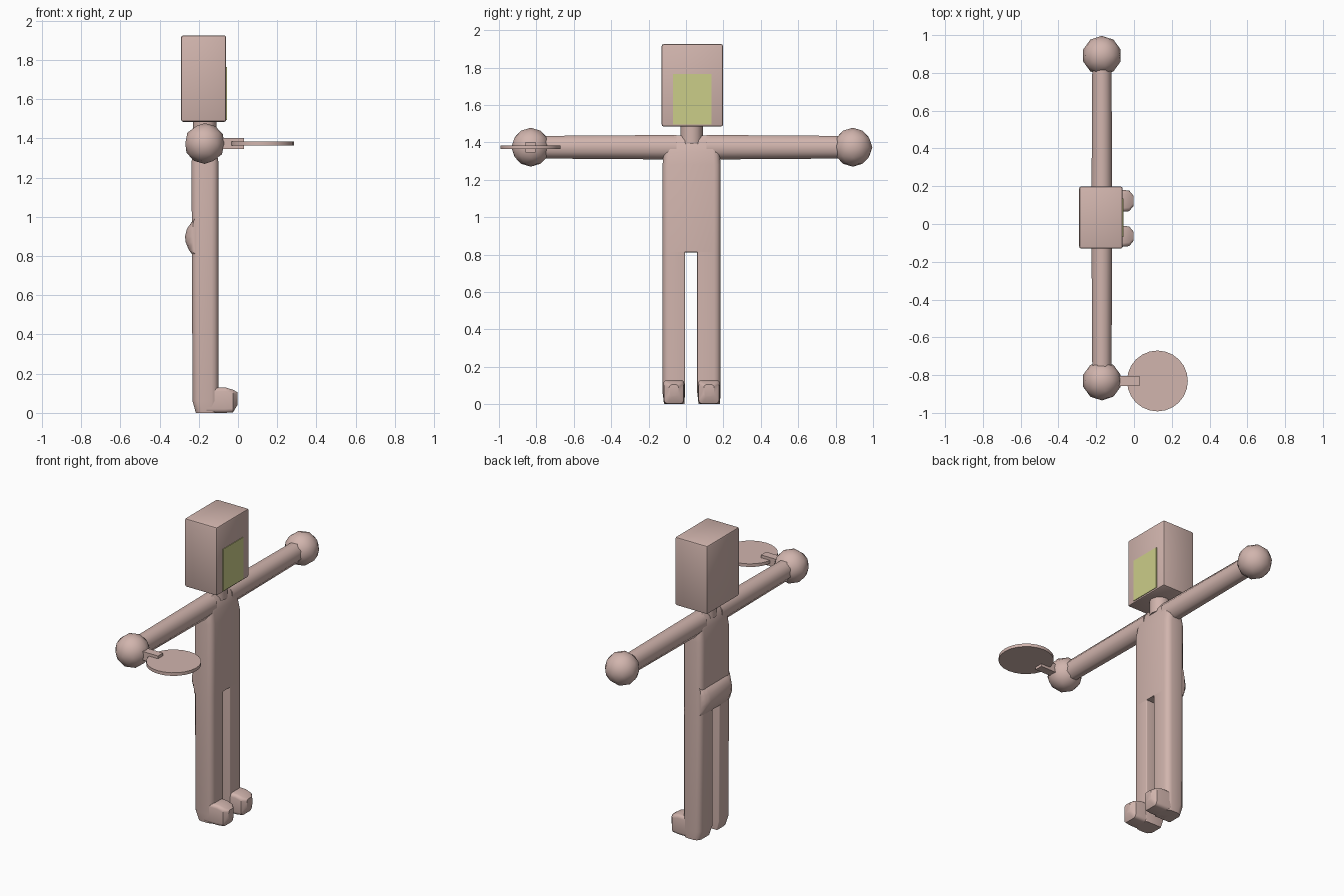
import bpy, bmesh, math
from mathutils import Matrix

if "Cube" in bpy.data.objects:
    bpy.data.objects.remove(bpy.data.objects["Cube"])

CX, CY = -0.17, 0.03      # figure centre line; the figure faces +x


def material(name, rgb):
    m = bpy.data.materials.new(name)
    m.diffuse_color = (*rgb, 1)
    m.use_nodes = True
    m.node_tree.nodes["Principled BSDF"].inputs["Base Color"].default_value = m.diffuse_color
    return m


skin = material("pinkish skin", (0.64, 0.46, 0.42))
yellow = material("pale yellow", (0.60, 0.61, 0.25))


def finish(bm, name, mat, angle=35):
    bmesh.ops.recalc_face_normals(bm, faces=bm.faces[:])
    me = bpy.data.meshes.new(name)
    bm.to_mesh(me)
    bm.free()
    me.materials.append(mat)
    ob = bpy.data.objects.new(name, me)
    bpy.context.collection.objects.link(ob)
    bpy.ops.object.select_all(action='DESELECT')
    bpy.context.view_layer.objects.active = ob
    ob.select_set(True)
    if angle:
        bpy.ops.object.shade_smooth_by_angle(angle=math.radians(angle))
    return ob


def rounded(a0, a1, b0, b1, r_low, r_high, n=3):
    """Rounded rectangle in (a, b); corners at low b and high b have own radii."""
    corners = [(a1, b1, -1, -1, r_high, 0), (a0, b1, 1, -1, r_high, 90),
               (a0, b0, 1, 1, r_low, 180), (a1, b0, -1, 1, r_low, 270)]
    pts = []
    for a, b, sa, sb, r, start in corners:
        for i in range(n + 1):
            t = math.radians(start + 90 * i / n)
            pts.append((a + sa * r + r * math.cos(t), b + sb * r + r * math.sin(t)))
    return pts


def loft(name, rings, axis, mat=skin, angle=35):
    """Skin rings of (position, a0, a1, b0, b1, r_low, r_high) along an axis."""
    bm = bmesh.new()
    loops = []
    for pos, *rect in rings:
        place = (lambda a, b: (a, b, pos)) if axis == 'z' else (lambda a, b: (pos, b, a))
        loops.append([bm.verts.new(place(a, b)) for a, b in rounded(*rect)])
    for lo, hi in zip(loops, loops[1:]):
        for i in range(len(lo)):
            j = (i + 1) % len(lo)
            bm.faces.new((lo[i], lo[j], hi[j], hi[i]))
    bm.faces.new(loops[0])
    bm.faces.new(loops[-1])
    return finish(bm, name, mat, angle)


def box(name, x, y, z, mat=skin, bevel=0):
    bm = bmesh.new()
    bmesh.ops.create_cube(bm, size=1)
    for v in bm.verts:
        v.co = [lo + (c + 0.5) * (hi - lo) for c, (lo, hi) in zip(v.co, (x, y, z))]
    if bevel:
        bmesh.ops.bevel(bm, geom=bm.edges[:], offset=bevel, segments=2, profile=0.5,
                        affect='EDGES')
    return finish(bm, name, mat)


def cylinder(name, r, depth, sides, matrix, r2=None, angle=35):
    bm = bmesh.new()
    bmesh.ops.create_cone(bm, cap_ends=True, segments=sides, radius1=r,
                          radius2=r2 or r, depth=depth, matrix=matrix)
    return finish(bm, name, skin, angle)


# Head, face plate and neck
box("head", (-0.29, -0.06), (-0.13, 0.198), (1.485, 1.925), bevel=0.01)
box("face_plate", (-0.064, -0.056), (-0.07, 0.135), (1.495, 1.765), yellow)
cylinder("neck", 0.06, 0.12, 12, Matrix.Translation((CX, CY, 1.45)))

# Torso, narrowing into the shoulders
loft("torso", [(0.815, -0.235, -0.10, -0.125, 0.185, 0.035, 0.035),
               (1.28, -0.237, -0.10, -0.125, 0.185, 0.035, 0.035),
               (1.35, -0.228, -0.112, -0.12, 0.18, 0.035, 0.035),
               (1.41, -0.215, -0.125, -0.11, 0.17, 0.03, 0.03),
               (1.438, -0.195, -0.145, -0.08, 0.14, 0.02, 0.02)], 'z')

# Seat bulge on the back of the hips, rounded from side to side
bm = bmesh.new()
profile = [(-0.20, 0.99), (-0.235, 0.975), (-0.26, 0.94), (-0.27, 0.90),
           (-0.267, 0.87), (-0.25, 0.83), (-0.235, 0.81), (-0.20, 0.815)]
rows = []
for y, s in [(-0.12, 0.2), (-0.10, 0.75), (-0.07, 1), (0.13, 1), (0.16, 0.75), (0.18, 0.2)]:
    rows.append([bm.verts.new((-0.225 + (x + 0.225) * s, y, z)) for x, z in profile])
for a, b in zip(rows, rows[1:]):
    for i in range(len(profile)):
        j = (i + 1) % len(profile)
        bm.faces.new((a[i], a[j], b[j], b[i]))
bm.faces.new(rows[0])
bm.faces.new(rows[-1])
finish(bm, "seat_bulge", skin, 50)

# Legs and feet
for side, y0, y1, rl, rh in [("right", -0.125, -0.005, 0.035, 0.006),
                             ("left", 0.06, 0.185, 0.006, 0.035)]:
    loft(side + "_leg", [(0.0, -0.215, -0.10, y0 + 0.008, y1 - 0.004, rl, rh),
                         (0.06, -0.232, -0.10, y0, y1, rl, rh),
                         (0.82, -0.235, -0.10, y0, y1, rl, rh)], 'z')
    # Rings here are (x, z0, z1, y0, y1, radii)
    loft(side + "_foot", [(-0.16, 0.0, 0.13, y0 + 0.004, y1 - 0.004, 0.02, 0.02),
                          (-0.065, 0.0, 0.13, y0 + 0.004, y1 - 0.004, 0.02, 0.02),
                          (-0.025, 0.003, 0.118, y0 + 0.008, y1 - 0.008, 0.02, 0.02),
                          (-0.003, 0.04, 0.105, y0 + 0.035, y1 - 0.035, 0.015, 0.015)], 'x')

# Arms and ball hands
for side, s, hand_y in [("right", -1, -0.83), ("left", 1, 0.892)]:
    start = CY + s * 0.08
    length = abs(hand_y - start)
    m = (Matrix.Translation((CX, (start + hand_y) / 2, 1.374))
         @ Matrix.Diagonal((0.84, 1, 1, 1))
         @ Matrix.Rotation(-s * math.pi / 2, 4, 'X')
         @ Matrix.Rotation(math.pi / 8, 4, 'Z'))
    cylinder(side + "_arm", 0.071, length, 8, m, r2=0.065, angle=50)
    bm = bmesh.new()
    bmesh.ops.create_icosphere(bm, subdivisions=2, radius=0.104,
                               matrix=Matrix.Translation((CX, hand_y, 1.374)))
    finish(bm, side + "_hand", skin)

# Round paddle held in the right hand
box("paddle_handle", (-0.10, 0.03), (-0.857, -0.805), (1.347, 1.402))
cylinder("paddle_disc", 0.161, 0.02, 24, Matrix.Translation((0.124, -0.831, 1.374)))
